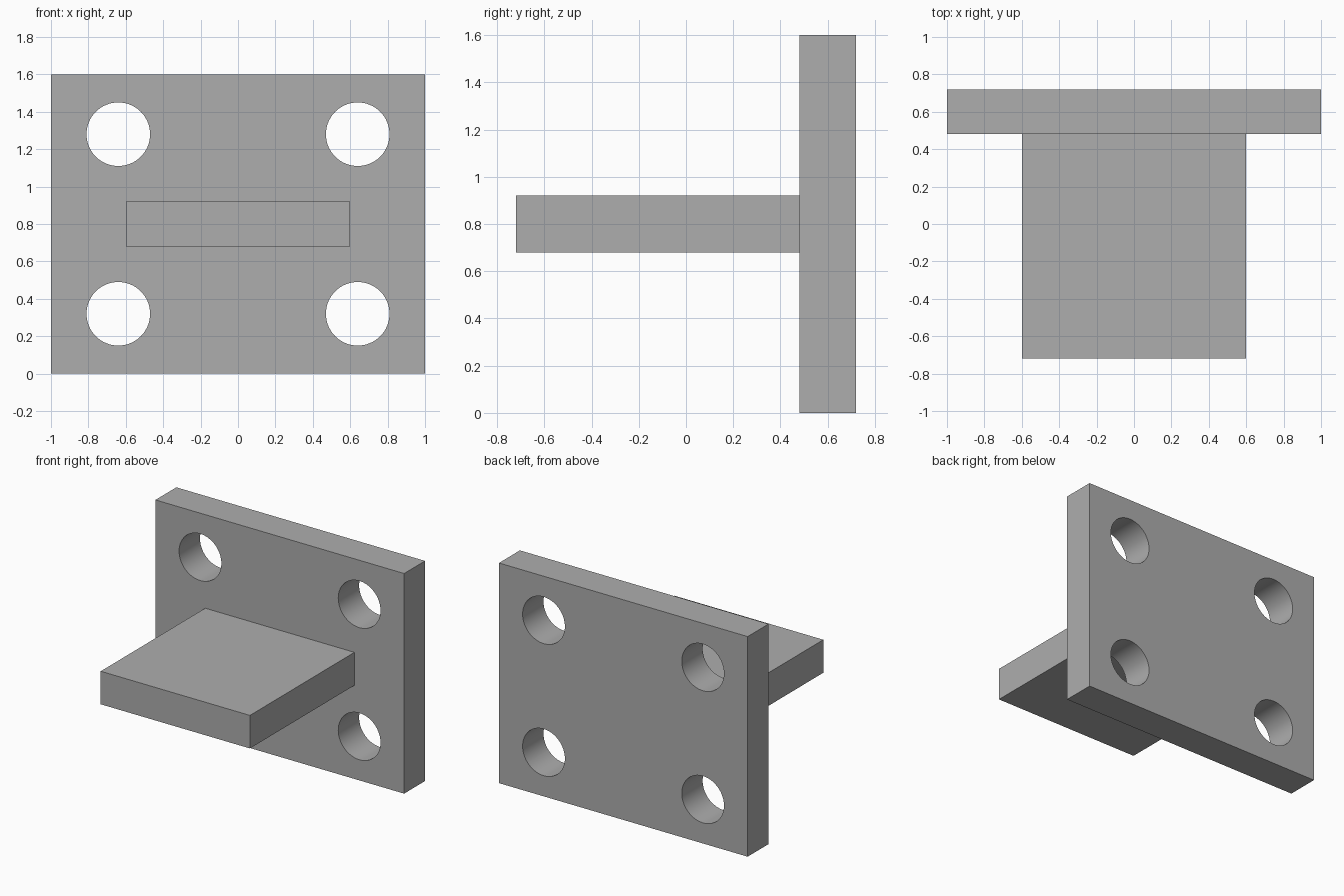
import bpy
import math

cube = bpy.data.objects.get("Cube")
if cube:
    bpy.data.objects.remove(cube, do_unlink=True)

# Single plain grey material
grey = bpy.data.materials.new("plain_grey")
grey.use_nodes = True
colour = (0.42, 0.42, 0.42, 1)
grey.diffuse_color = colour
grey.node_tree.nodes["Principled BSDF"].inputs["Base Color"].default_value = colour


def box(name, size, centre):
    bpy.ops.mesh.primitive_cube_add(size=1, location=centre)
    obj = bpy.context.object
    obj.name = name
    obj.scale = size
    bpy.ops.object.transform_apply(location=False, rotation=False, scale=True)
    obj.data.materials.append(grey)
    return obj


def drill(target, x, z, radius):
    bpy.ops.mesh.primitive_cylinder_add(
        vertices=64, radius=radius, depth=1,
        location=(x, target.location.y, z), rotation=(math.pi / 2, 0, 0))
    cutter = bpy.context.object
    cutter.hide_render = True
    cutter.data.materials.append(grey)
    mod = target.modifiers.new("bolt_hole", "BOOLEAN")
    mod.operation = "DIFFERENCE"
    mod.solver = "EXACT"
    mod.object = cutter
    bpy.ops.object.select_all(action="DESELECT")
    bpy.context.view_layer.objects.active = target
    target.select_set(True)
    bpy.ops.object.modifier_apply(modifier=mod.name)
    bpy.data.objects.remove(cutter, do_unlink=True)


# Upright mounting plate with four bolt holes
plate = box("mounting_plate", (2, 0.24, 1.6), (0, 0.6, 0.8))
for x in (-0.64, 0.64):
    for z in (0.32, 1.28):
        drill(plate, x, z, 0.17)
bpy.ops.object.shade_smooth_by_angle(angle=math.radians(30))

# Horizontal tongue projecting forward from the plate
box("tongue", (1.2, 1.2, 0.24), (0, -0.12, 0.8))
